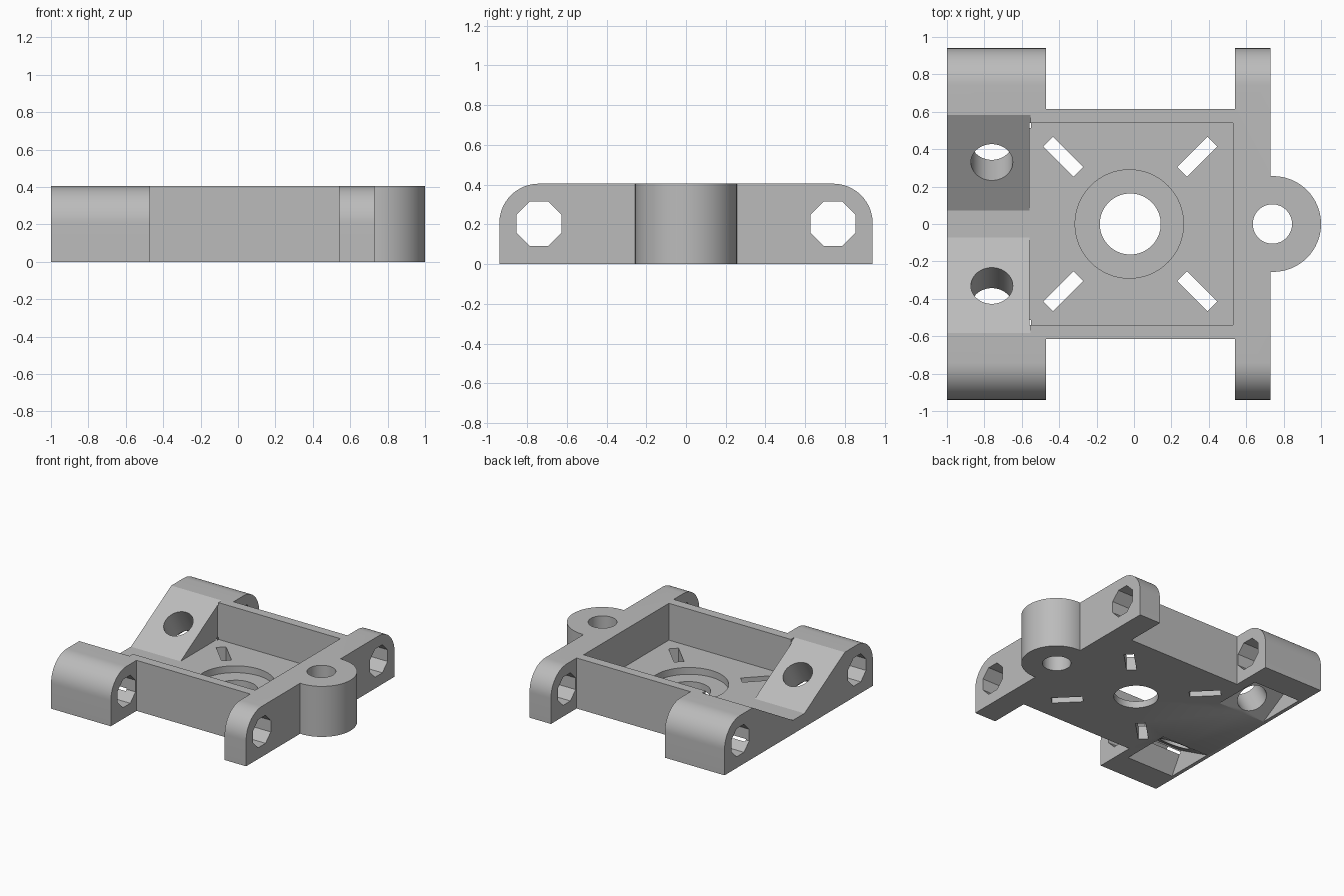
import bpy, bmesh, math
from mathutils import Matrix, Vector

if "Cube" in bpy.data.objects:
    bpy.data.objects.remove(bpy.data.objects["Cube"], do_unlink=True)

HEIGHT = 0.405
FLOOR = 0.11
CENTER_X = -0.02

grey = bpy.data.materials.new("grey_plastic")
grey.use_nodes = True
COLOUR = (0.5, 0.5, 0.5, 1)
grey.diffuse_color = COLOUR
grey.node_tree.nodes["Principled BSDF"].inputs["Base Color"].default_value = COLOUR


def finish(name, bm):
    bmesh.ops.recalc_face_normals(bm, faces=bm.faces)
    mesh = bpy.data.meshes.new(name)
    bm.to_mesh(mesh)
    bm.free()
    mesh.materials.append(grey)
    obj = bpy.data.objects.new(name, mesh)
    bpy.context.collection.objects.link(obj)
    return obj


def box(name, size, matrix):
    bm = bmesh.new()
    bmesh.ops.create_cube(bm, size=1, matrix=matrix @ Matrix.Diagonal((*size, 1)))
    return finish(name, bm)


def span(name, x, y, z):
    """Box given by its limits on each axis."""
    lims = (x, y, z)
    mid = Vector([(a + b) / 2 for a, b in lims])
    return box(name, [b - a for a, b in lims], Matrix.Translation(mid))


def rod(name, radius, length, matrix, sides=64):
    bm = bmesh.new()
    bmesh.ops.create_cone(bm, cap_ends=True, segments=sides, radius1=radius,
                          radius2=radius, depth=length, matrix=matrix)
    return finish(name, bm)


def extrude_x(name, profile, x0, x1):
    """Extrude a (y, z) profile along x."""
    bm = bmesh.new()
    face = bm.faces.new([bm.verts.new((x0, y, z)) for y, z in profile])
    new = bmesh.ops.extrude_face_region(bm, geom=[face])["geom"]
    bmesh.ops.translate(bm, vec=(x1 - x0, 0, 0),
                        verts=[v for v in new if isinstance(v, bmesh.types.BMVert)])
    return finish(name, bm)


def combine(target, tool, operation="DIFFERENCE"):
    """Apply one boolean and throw the tool away."""
    mod = target.modifiers.new("cut", "BOOLEAN")
    mod.operation, mod.solver, mod.object = operation, "EXACT", tool
    bpy.context.view_layer.update()
    deps = bpy.context.evaluated_depsgraph_get()
    mesh = bpy.data.meshes.new_from_object(target.evaluated_get(deps))
    target.modifiers.clear()
    target.data = mesh
    bpy.data.objects.remove(tool, do_unlink=True)


# Body: a bar with rounded upper edges, waisted between its two ends
R, HALF = 0.2, 0.94
arc = [(HALF - R + R * math.cos(math.pi / 2 * i / 16),
        HEIGHT - R + R * math.sin(math.pi / 2 * i / 16)) for i in range(17)]
profile = [(HALF, 0)] + arc
profile += [(-y, z) for y, z in reversed(profile)]
body = extrude_x("carriage_body", profile, -1, 0.73)
for s in (-1, 1):
    combine(body, span("waist", (-0.47, 0.54), sorted((s * 0.615, s * 1.2)), (-0.2, 0.7)))

# Round boss at one end
combine(body, rod("boss", 0.256, HEIGHT, Matrix.Translation((0.744, 0, HEIGHT / 2))), "UNION")

# Square pocket, stepped ring and centre hole
combine(body, span("pocket", (-0.56, 0.53), (-0.54, 0.54), (FLOOR, 0.7)))
combine(body, rod("ring", 0.29, 0.2, Matrix.Translation((CENTER_X - 0.005, 0, 0.155))))
combine(body, rod("centre_hole", 0.163, 1, Matrix.Translation((CENTER_X, 0, 0))))
combine(body, rod("boss_hole", 0.105, 2, Matrix.Translation((0.74, 0, 0))))

# Wide notch with sloping sides
TILT = math.radians(30)
y0 = 0.072
y1 = y0 + (0.7 - FLOOR) / math.tan(TILT)
notch = [(-y0, FLOOR), (y0, FLOOR), (y1, 0.7), (-y1, 0.7)]
combine(body, extrude_x("notch", notch, -1.2, -0.553))

for s in (-1, 1):
    # Octagonal rod holes through both ends
    turn = Matrix.Rotation(math.pi / 2, 4, "Y") @ Matrix.Rotation(math.pi / 8, 4, "Z")
    combine(body, rod("rod_hole", 0.122, 3,
                      Matrix.Translation((0, s * 0.74, 0.203)) @ turn, 8))
    # Slanted screw holes with square recesses underneath
    slant = (Matrix.Translation((-0.76, s * 0.33, FLOOR + (0.33 - y0) * math.tan(TILT)))
             @ Matrix.Rotation(s * TILT, 4, "X"))
    combine(body, rod("screw_hole", 0.112, 0.8, slant))
    combine(body, box("recess", (0.42, 0.42, 0.4), slant @ Matrix.Translation((0, 0, -0.42))))
    # Diagonal slots in the floor
    for t in (-1, 1):
        place = (Matrix.Translation((CENTER_X + t * 0.358, s * 0.36, 0))
                 @ Matrix.Rotation(s * t * math.pi / 4, 4, "Z"))
        combine(body, box("slot", (0.23, 0.073, 0.6), place))

bpy.context.view_layer.objects.active = body
body.select_set(True)
bpy.ops.object.shade_smooth_by_angle(angle=math.radians(30))
